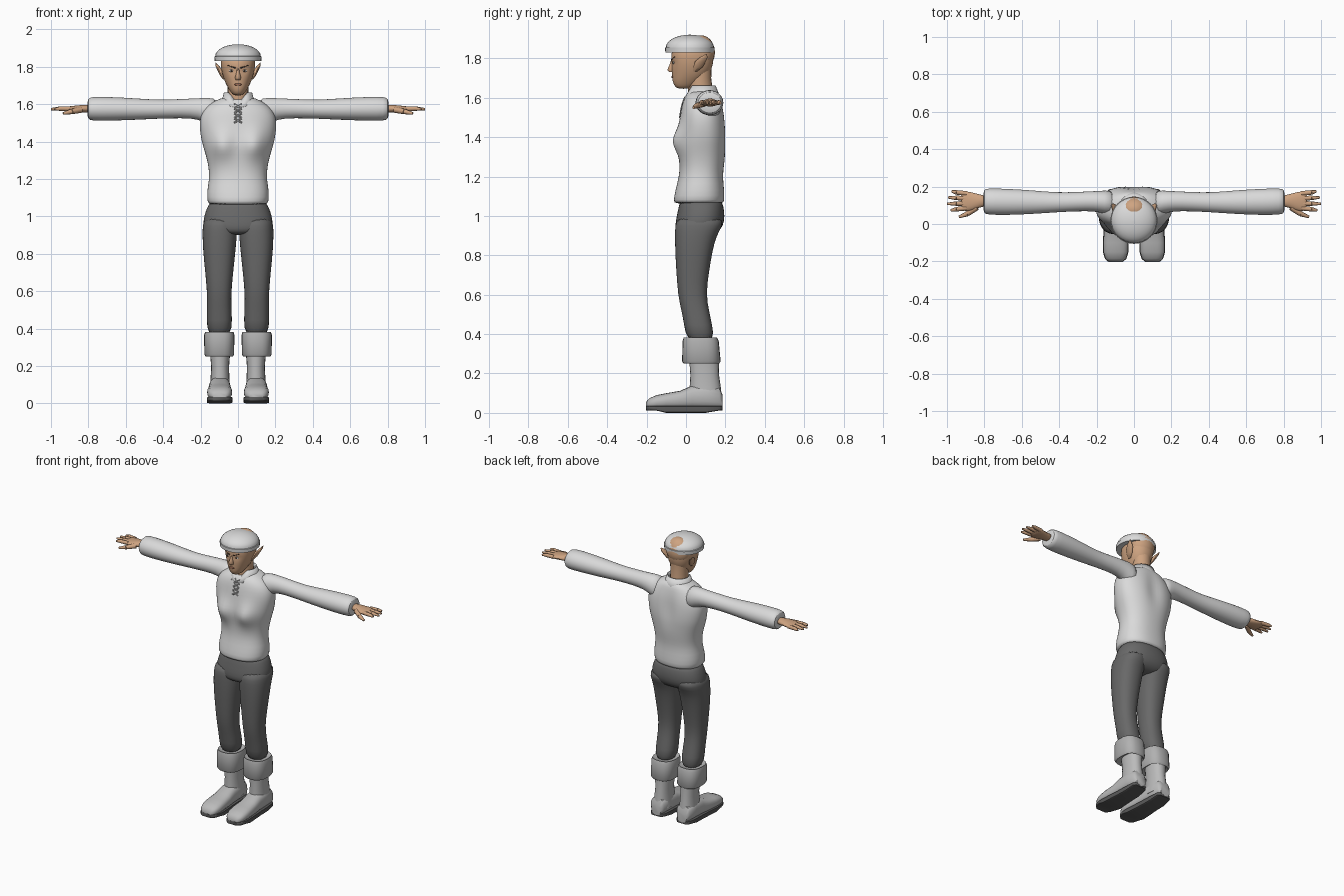
import bpy, bmesh, math
from mathutils import Vector, Matrix

if "Cube" in bpy.data.objects:
    bpy.data.objects.remove(bpy.data.objects["Cube"])


def material(name, *rgb):
    m = bpy.data.materials.new(name)
    m.use_nodes = True
    m.diffuse_color = (*rgb, 1)
    m.node_tree.nodes["Principled BSDF"].inputs["Base Color"].default_value = (*rgb, 1)
    return m


WHITE = material("white cloth", .7, .7, .7)
TROUSER = material("dark grey cloth", .14, .14, .14)
BOOT = material("grey leather", .5, .5, .5)
CUFF = material("grey cuff", .44, .44, .44)
SOLE = material("dark sole", .1, .1, .1)
SKIN = material("skin", .62, .37, .22)
LIP = material("lip brown", .36, .16, .1)
DARK = material("dark brown", .05, .03, .02)
EYE = material("eye white", .7, .7, .68)


def finish(name, bm, mat, mirror=False, subsurf=0, angle=50):
    bmesh.ops.recalc_face_normals(bm, faces=bm.faces)
    me = bpy.data.meshes.new(name)
    bm.to_mesh(me)
    bm.free()
    me.materials.append(mat)
    me.shade_smooth()
    me.set_sharp_from_angle(angle=math.radians(angle))
    ob = bpy.data.objects.new(name, me)
    bpy.context.collection.objects.link(ob)
    if mirror:
        ob.modifiers.new("Mirror", "MIRROR").use_mirror_merge = False
    if subsurf:
        s = ob.modifiers.new("Subsurf", "SUBSURF")
        s.levels = s.render_levels = subsurf
    return ob


def loft(name, mat, axis, rings, power=2, sides=20, caps=True, shape=None, **kw):
    """Skin oval rings given as (position on axis, u min, u max, v min, v max)."""
    bm = bmesh.new()
    loops = []
    for t, u0, u1, v0, v1 in rings:
        loop = []
        for i in range(sides):
            a = math.tau * i / sides
            c, s = math.cos(a), math.sin(a)
            u = (u0 + u1) / 2 + (u1 - u0) / 2 * math.copysign(abs(c) ** (2 / power), c)
            v = (v0 + v1) / 2 + (v1 - v0) / 2 * math.copysign(abs(s) ** (2 / power), s)
            co = {"z": (u, v, t), "x": (t, u, v), "y": (u, t, v)}[axis]
            loop.append(bm.verts.new(co))
        loops.append(loop)
    for a, b in zip(loops, loops[1:]):
        for i in range(sides):
            j = (i + 1) % sides
            bm.faces.new((a[i], a[j], b[j], b[i]))
    if caps:
        bm.faces.new(loops[0])
        bm.faces.new(loops[-1])
    if shape:
        for v in bm.verts:
            shape(v.co)
    return finish(name, bm, mat, **kw)


def even(rings):
    """Rings symmetric about the middle, from (position, half width, v min, v max)."""
    return [(t, -w, w, a, b) for t, w, a, b in rings]


def rods(name, mat, parts, sides=8, **kw):
    """Tapered rods from (start, end, start radius, end radius)."""
    bm = bmesh.new()
    for p, q, r0, r1 in parts:
        p, q = Vector(p), Vector(q)
        d = q - p
        turn = d.to_track_quat("Z", "Y").to_matrix().to_4x4()
        bmesh.ops.create_cone(bm, cap_ends=True, segments=sides, radius1=r0, radius2=r1,
                              depth=d.length, matrix=Matrix.Translation((p + q) / 2) @ turn)
    return finish(name, bm, mat, **kw)


def ball(name, mat, centre, radii, **kw):
    bm = bmesh.new()
    bmesh.ops.create_uvsphere(bm, u_segments=20, v_segments=12, radius=1,
                              matrix=Matrix.Translation(centre) @ Matrix.Diagonal((*radii, 1)))
    return finish(name, bm, mat, **kw)


def front_of(ob, x, z):
    """Point on the front surface of an object."""
    bpy.context.view_layer.update()
    hit, loc, _, _ = ob.ray_cast((x, -1, z), (0, 1, 0))
    return loc if hit else Vector((x, 0, z))


# Shirt body with bust and a hollow spine
def chest(co):
    if co.y < .07:
        co.y -= .052 * math.exp(-((abs(co.x) - .085) / .06) ** 2 - ((co.z - 1.38) / .065) ** 2)
    elif co.z > 1.2:
        co.y -= .02 * math.exp(-(co.x / .04) ** 2 - ((co.z - 1.47) / .1) ** 2)


shirt = loft("shirt_body", WHITE, "z", even([
    (1.06, .158, -.06, .19), (1.075, .163, -.064, .195), (1.13, .168, -.055, .195),
    (1.2, .153, -.035, .186), (1.26, .157, -.032, .194), (1.31, .168, -.033, .2),
    (1.35, .18, -.033, .203), (1.39, .192, -.033, .206), (1.43, .2, -.033, .206),
    (1.48, .207, -.032, .203), (1.54, .203, -.026, .195), (1.59, .17, -.014, .18),
    (1.62, .12, .005, .17), (1.64, .07, .03, .15)]),
    power=2.3, sides=32, shape=chest, subsurf=1)

# Sleeves
loft("sleeves", WHITE, "x", [
    (.1, .04, .18, 1.46, 1.63), (.16, .055, .18, 1.49, 1.635), (.21, .068, .176, 1.52, 1.632),
    (.3, .068, .172, 1.525, 1.628), (.42, .062, .168, 1.522, 1.622), (.55, .052, .182, 1.515, 1.632),
    (.7, .046, .19, 1.51, 1.64), (.785, .05, .192, 1.51, 1.64), (.803, .056, .184, 1.52, 1.63),
    (.805, .09, .155, 1.55, 1.6)], mirror=True, subsurf=1)


# Open collar dipping at the throat
def dip(co):
    if co.y < .07 and abs(co.x) < .05:
        co.z -= .06 * (1 - abs(co.x) / .05) * (co.z - 1.58) / .08


collar = loft("collar", WHITE, "z", even([
    (1.59, .11, -.018, .175), (1.625, .085, -.006, .165), (1.663, .075, .012, .15)]),
    sides=32, caps=False, shape=dip)
collar.modifiers.new("Thickness", "SOLIDIFY").thickness = .008

# Crossed laces on the chest
laces = []
for k in range(4):
    z = 1.5 + .026 * k
    for side in (-1, 1):
        p, q = front_of(shirt, -.02 * side, z), front_of(shirt, .02 * side, z + .024)
        laces.append((p, q, .005, .005))
rods("laces", CUFF, laces, sides=6)

# Hands: palm, fingers and thumb
loft("palms", SKIN, "x", [
    (.78, .095, .15, 1.552, 1.598), (.83, .088, .16, 1.555, 1.597), (.87, .068, .172, 1.555, 1.592),
    (.91, .068, .178, 1.56, 1.588), (.925, .075, .172, 1.565, 1.585)], sides=14, mirror=True, subsurf=1)
fingers = []
for y, spread, tip in ((.085, -.012, .98), (.11, -.002, 1), (.137, .005, .995), (.163, .012, .975)):
    mid = (.95, y + spread / 2, 1.576)
    fingers += [((.895, y, 1.575), mid, .013, .012), (mid, (tip, y + spread, 1.573), .012, .006)]
fingers += [((.84, .09, 1.57), (.89, .055, 1.56), .017, .014),
            ((.89, .055, 1.56), (.935, .038, 1.55), .014, .007)]
rods("fingers", SKIN, fingers, mirror=True)

# Trousers
loft("trouser_hips", TROUSER, "z", even([
    (1.09, .145, -.03, .18), (1.05, .165, -.036, .19), (1, .183, -.048, .198),
    (.95, .188, -.056, .19), (.92, .17, -.052, .165), (.9, .1, -.03, .13)]),
    power=2.3, sides=28, subsurf=1)
loft("trouser_legs", TROUSER, "z", [
    (1, .01, .18, -.045, .19), (.95, .004, .19, -.057, .188), (.9, .005, .191, -.057, .155),
    (.82, .012, .188, -.056, .135), (.72, .023, .178, -.05, .118), (.6, .035, .166, -.042, .102),
    (.52, .035, .166, -.024, .118), (.45, .031, .167, -.01, .132), (.36, .033, .166, .002, .15)],
    power=2.3, mirror=True, subsurf=1)

# Boots: turned cuff, shaft, foot and sole
loft("boot_cuffs", CUFF, "z", [
    (.262, .045, .15, .02, .155), (.25, .027, .173, -.012, .168), (.262, .021, .18, -.02, .176),
    (.365, .019, .181, -.017, .166), (.382, .024, .176, -.012, .158), (.37, .04, .16, .005, .145)],
    power=2.6, sides=24, mirror=True)
loft("boot_shafts", BOOT, "z", [
    (.06, .04, .15, .02, .182), (.12, .045, .148, .018, .178), (.19, .048, .143, .022, .168),
    (.3, .04, .152, .015, .165)], mirror=True, power=2.2)
foot = [(.186, .035, .09), (.17, .05, .13), (.1, .056, .145), (.03, .058, .138), (-.03, .062, .112),
        (-.1, .067, .1), (-.15, .066, .09), (-.185, .055, .075), (-.203, .035, .055)]
loft("boot_feet", BOOT, "y", [(y, .098 - w, .098 + w, .02, top) for y, w, top in foot],
     power=2.6, mirror=True)
loft("boot_soles", SOLE, "y",
     [(y - .001, .096 - w, .1 + w, .012 * (abs(y) > .14), .035) for y, w, top in foot],
     power=8, sides=16, mirror=True)

# Neck and head
loft("neck", SKIN, "z", even([
    (1.56, .06, .02, .14), (1.64, .055, .01, .135), (1.7, .056, .015, .128), (1.76, .06, .02, .13)]))


def face(co):
    if co.y < 0:
        for side in (-1, 1):
            co.y += .01 * math.exp(-((co.x - .034 * side) / .02) ** 2 - ((co.z - 1.78) / .015) ** 2)


head = loft("head", SKIN, "z", even([
    (1.645, .022, -.045, .02), (1.662, .038, -.06, .05), (1.685, .052, -.069, .08),
    (1.71, .066, -.07, .11), (1.74, .078, -.073, .128), (1.765, .085, -.075, .135),
    (1.78, .088, -.076, .138), (1.8, .091, -.077, .14), (1.83, .093, -.074, .142),
    (1.865, .085, -.06, .138)]), power=2.2, sides=32, shape=face, subsurf=1)
ball("skull_back", SKIN, (0, .077, 1.83), (.085, .07, .087))
loft("nose", SKIN, "z", even([
    (1.8, .007, -.074, -.04), (1.765, .011, -.086, -.04), (1.742, .017, -.096, -.04),
    (1.73, .014, -.086, -.04)]), sides=10)
loft("ears", SKIN, "z", [
    (1.732, .068, .08, .035, .055), (1.755, .075, .098, .035, .085), (1.785, .085, .112, .045, .103),
    (1.805, .102, .12, .07, .11), (1.822, .118, .121, .1, .106)], sides=10, mirror=True)

# Eyes, brows and mouth
ball("eyes", EYE, front_of(head, .034, 1.778), (.014, .004, .007), mirror=True)
ball("pupils", DARK, front_of(head, .034, 1.778) - Vector((0, .003, 0)), (.006, .003, .006), mirror=True)
rods("eyebrows", DARK, [(front_of(head, .014, 1.793), front_of(head, .055, 1.808), .004, .003)],
     mirror=True)
ball("lips", LIP, front_of(head, 0, 1.705), (.022, .005, .006))

# Round cap with a band
cap = [(1.83, .112), (1.83, .125), (1.854, .126), (1.856, .122)]
for k in range(1, 9):
    a = math.radians(11 * k)
    cap.append((1.856 + .064 * math.sin(a), .122 * math.cos(a)))
loft("cap", WHITE, "z", [(z, -r, r, .02 - r, .02 + r) for z, r in cap], sides=32, angle=35)
